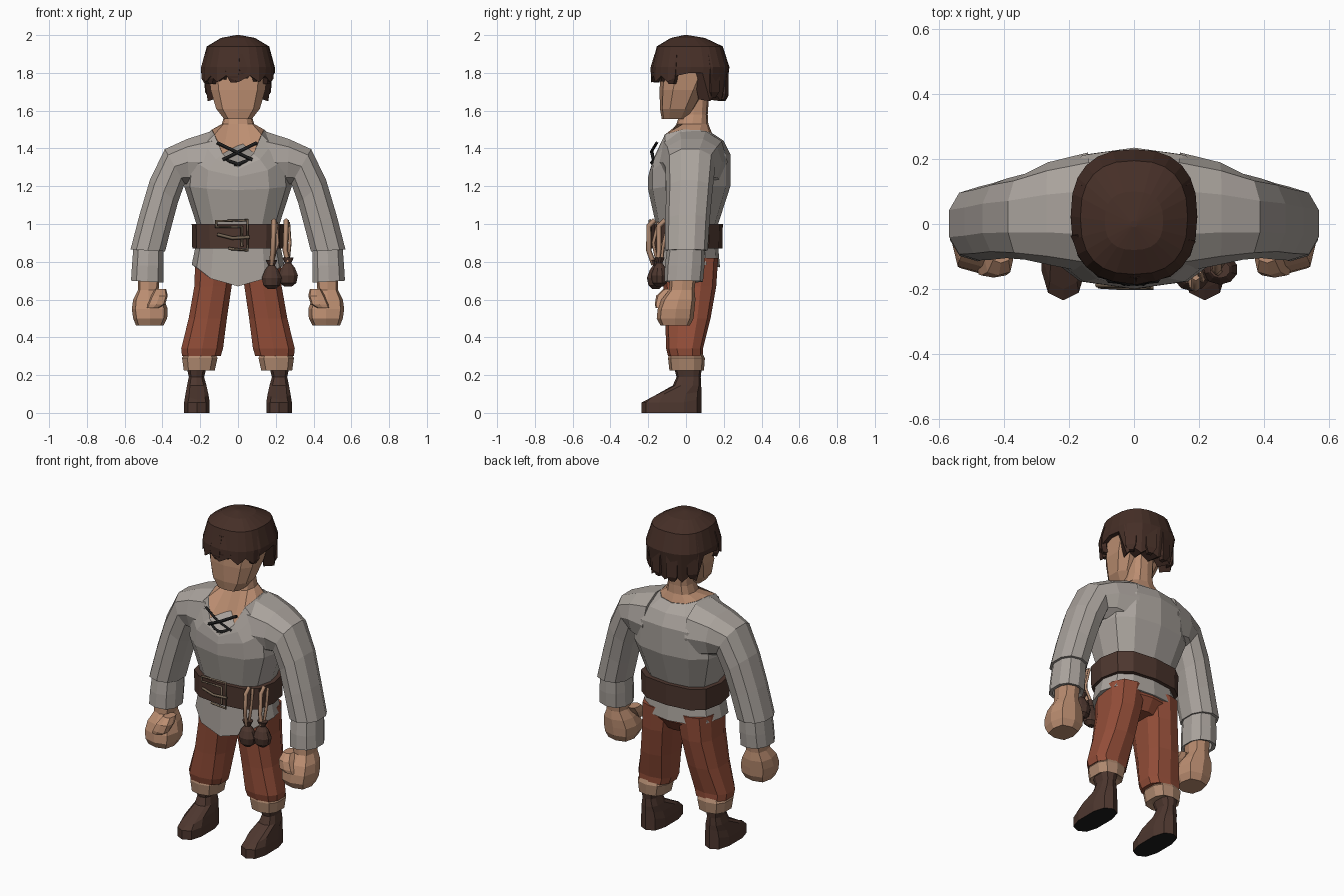
import bpy, bmesh, math
from mathutils import Vector

if "Cube" in bpy.data.objects:
    bpy.data.objects.remove(bpy.data.objects["Cube"])


def material(name, r, g, b):
    m = bpy.data.materials.new(name)
    m.diffuse_color = (r, g, b, 1)
    m.use_nodes = True
    m.node_tree.nodes["Principled BSDF"].inputs["Base Color"].default_value = m.diffuse_color
    return m


SHIRT = material("grey linen", .40, .365, .335)
SKIN = material("skin", .50, .27, .165)
TROUSERS = material("rust cloth", .29, .075, .04)
HAIR = material("dark brown hair", .06, .028, .02)
LEATHER = material("brown leather", .075, .038, .028)
SOLE = material("black", .012, .012, .012)
METAL = material("dull bronze", .17, .125, .085)
ROLL = material("tan lining", .43, .25, .16)


def ring(a, b, y0, y1, n=10, p=.8, df=0, db=0):
    """Squared-off oval: a and b are its (x, z) ends; df/db shift the front/back height."""
    pts = []
    for i in range(n):
        t = 2 * math.pi * i / n - math.pi / 2
        c, s = math.cos(t), math.sin(t)
        cc = math.copysign(abs(c) ** p, c) if abs(c) > 1e-6 else 0
        ss = math.copysign(abs(s) ** p, s) if abs(s) > 1e-6 else 0
        pts.append(Vector(((a[0] + b[0]) / 2 + cc * (b[0] - a[0]) / 2,
                           (y0 + y1) / 2 + ss * (y1 - y0) / 2,
                           (a[1] + b[1]) / 2 + cc * (b[1] - a[1]) / 2
                           + df * max(0, -s) ** 3 + db * max(0, s) ** 3)))
    return pts


def flat(x0, x1, y0, y1, z, **k):
    return ring((x0, z), (x1, z), y0, y1, **k)


def loft(name, rings, mat, side=1, under=None, closed=False):
    bm = bmesh.new()
    vs = [[bm.verts.new((q.x * side, q.y, q.z)) for q in r] for r in rings]
    n = len(vs[0])
    pairs = list(zip(vs, vs[1:])) + ([(vs[-1], vs[0])] if closed else [])
    for lo, hi in pairs:
        for i in range(n):
            j = (i + 1) % n
            bm.faces.new((lo[i], lo[j], hi[j], hi[i]))
    if not closed:
        bm.faces.new(vs[0])
        bm.faces.new(vs[-1])
    bmesh.ops.recalc_face_normals(bm, faces=bm.faces)
    me = bpy.data.meshes.new(name)
    me.materials.append(mat)
    if under:
        me.materials.append(under)
        for f in bm.faces:
            if f.normal.z < -.9 and f.calc_center_median().z < .02:
                f.material_index = 1
    bm.to_mesh(me)
    bm.free()
    ob = bpy.data.objects.new(name, me)
    bpy.context.collection.objects.link(ob)
    return ob


def cord(name, pts, r, mat, cyclic=False):
    cu = bpy.data.curves.new(name, 'CURVE')
    cu.dimensions = '3D'
    cu.bevel_depth, cu.bevel_resolution, cu.use_fill_caps = r, 0, True
    sp = cu.splines.new('POLY')
    sp.points.add(len(pts) - 1)
    for q, co in zip(sp.points, pts):
        q.co = (*co, 1)
    sp.use_cyclic_u = cyclic
    cu.materials.append(mat)
    ob = bpy.data.objects.new(name, cu)
    bpy.context.collection.objects.link(ob)


def sym(w, y0, y1, z, **k):
    return flat(-w, w, y0, y1, z, **k)


# Shirt body with pointed hem and V neckline
T = dict(n=12, p=.78)
loft("shirt_body", [
    sym(.245, -.175, .18, .785, df=-.115, db=-.015, **T),
    sym(.225, -.165, .17, .88, **T),
    sym(.22, -.16, .17, 1.0, **T),
    sym(.285, -.2, .235, 1.2, df=-.02, **T),
    sym(.27, -.2, .235, 1.35, df=-.1, db=.02, **T),
    sym(.2, -.19, .2, 1.44, df=-.15, **T),
    sym(.14, -.178, .14, 1.5, df=-.2, db=-.02, **T)], SHIRT)

# Neck, chest opening and head
loft("neck", [
    sym(.138, -.174, .138, 1.5, df=-.2, db=-.02, **T),
    sym(.085, -.05, .118, 1.53, **T),
    sym(.072, -.035, .115, 1.58, **T),
    sym(.072, -.03, .125, 1.72, **T)], SKIN)
H = dict(n=10, p=.72)
loft("head", [
    sym(.075, -.128, .01, 1.555, **H),
    sym(.12, -.138, .05, 1.61, **H),
    sym(.15, -.14, .11, 1.71, **H),
    sym(.16, -.135, .16, 1.8, **H),
    sym(.14, -.11, .15, 1.92, **H)], SKIN)


# Hair cap with ragged edge: fringe in front, gaps at the ears, longer nape
def hair_edge(w, y0, y1, inner):
    out = []
    for i, q in enumerate(sym(w, y0, y1, 0, n=24, p=.8)):
        s = math.sin(2 * math.pi * i / 24 - math.pi / 2)
        jag = .035 * (i % 2)
        z = 1.75 + jag if s < -.1 else 1.80 if s < .3 else 1.65 + jag
        pull = (.92 if s > .3 else 1) * (.97 if i % 2 else 1)
        out.append(Vector((q.x * pull, q.y * pull, z + inner)))
    return out


G = dict(n=24, p=.8)
loft("hair_cap", [
    sym(.13, -.11, .14, 1.86, **G),
    hair_edge(.155, -.145, .13, .01),
    hair_edge(.195, -.185, .225, 0),
    sym(.195, -.182, .23, 1.83, **G),
    sym(.165, -.155, .195, 1.94, **G),
    sym(.09, -.08, .1, 1.985, **G),
    sym(.01, -.01, .01, 2.0, **G)], HAIR)
# Overlapping locks around the cap
for i, (deg, zb) in enumerate([(-140, 1.74), (-118, 1.765), (-98, 1.75), (-78, 1.77), (-55, 1.755),
                               (-30, 1.74), (205, 1.74), (42, 1.67), (75, 1.66), (105, 1.65), (138, 1.67)]):
    t = math.radians(deg)
    out, tan = Vector((math.cos(t), math.sin(t), 0)), Vector((-math.sin(t), math.cos(t), 0))
    rad = .185 if deg < 0 or deg > 180 else .195
    rings = []
    for z, w, r in ((1.9, .03, rad - .02), (1.83, .036, rad), (zb + .03, .03, rad), (zb, .014, rad - .012)):
        c = out * r + Vector((0, .015, z))
        rings.append([c + tan * u * w + out * v * .014 for u, v in ((-1, -1), (1, -1), (1, 1), (-1, 1))])
    loft(f"hair_lock_{i}", rings, HAIR)

# Belt and its buckle
B = dict(n=12, p=.7)
loft("belt", [sym(.242, -.182, .192, .87, **B), sym(.245, -.185, .195, 1.0, **B),
              sym(.215, -.155, .165, 1.0, **B), sym(.215, -.155, .165, .87, **B)], LEATHER, closed=True)
cord("buckle_frame", [(-.05, -.19, .87), (.05, -.19, .86), (.05, -.19, 1.02), (-.115, -.188, 1.015),
                      (-.115, -.188, .985), (.02, -.19, .985), (.02, -.19, .88)], .008, METAL)
cord("buckle_prong", [(-.11, -.19, .945), (-.03, -.195, .925), (.06, -.195, .93)], .009, METAL)

# Collar lacing
for i, (a, b) in enumerate([((-.11, 1.43), (.075, 1.34)), ((.1, 1.43), (-.08, 1.34)),
                            ((-.08, 1.345), (.02, 1.31)), ((.075, 1.345), (-.02, 1.31))]):
    mid = ((a[0] + b[0]) / 2, -.182, (a[1] + b[1]) / 2)
    cord(f"lace_{i}", [(a[0], -.155, a[1]), mid, (b[0], -.172, b[1])], .009, SOLE)

# Two pouches hanging from the belt on straps
for i, (x, y, z, top) in enumerate([(.178, -.16, .655, .19), (.265, -.14, .668, .255)]):
    def pr(r, h):
        return flat(x - r, x + r, y - r * .85, y + r * .85, z + h, n=10, p=1)
    loft(f"pouch_{i}", [pr(.02, 0), pr(.046, .02), pr(.055, .06), pr(.038, .1), pr(.018, .125), pr(.032, .155)], LEATHER)
    ys = -.185 if i == 0 else -.13
    cord(f"pouch_strap_{i}", [(top, ys + .02, 1.02), (top, ys - .012, .99), (top - .005, ys - .012, .86),
                              (x, y - .01, z + .13)], .014, ROLL)
    cord(f"pouch_strap_back_{i}", [(top + .012, ys + .04, 1.01), (top + .02, ys + .012, .9), (x, y + .01, z + .13)], .009, ROLL)

# Seat of the trousers
loft("trouser_seat", [sym(.1, -.09, .12, .69, **T), sym(.215, -.14, .165, .76, **T),
                      sym(.215, -.14, .16, .86, **T)], TROUSERS)

# Limbs, mirrored left and right
A = dict(n=10, p=.85)
for side, tag in ((1, "left"), (-1, "right")):
    def arm(ix, iz, ox, oz, y0, y1):
        return ring((ix, iz), (ox, oz), y0, y1, **A)
    loft(f"{tag}_sleeve", [
        arm(.15, 1.16, .135, 1.5, -.15, .22), arm(.26, 1.2, .27, 1.455, -.125, .19),
        arm(.28, 1.21, .39, 1.4, -.11, .155), arm(.315, 1.11, .47, 1.235, -.105, .14),
        arm(.35, .98, .525, 1.05, -.11, .125), arm(.382, .855, .573, .865, -.112, .115)], SHIRT, side)
    loft(f"{tag}_sleeve_cuff", [
        arm(.39, .87, .558, .87, -.1, .1), arm(.39, .78, .565, .78, -.112, .098), arm(.392, .69, .57, .7, -.115, .09),
        arm(.41, .7, .55, .7, -.1, .07), arm(.41, .76, .55, .76, -.1, .07)], SHIRT, side)
    F = dict(n=8, p=.65)
    loft(f"{tag}_fist", [
        flat(.415, .53, -.085, .055, .74, **F), flat(.42, .53, -.09, .045, .65, **F),
        flat(.39, .555, -.13, .05, .6, **F), flat(.372, .562, -.15, .045, .55, **F),
        flat(.375, .555, -.155, .04, .5, **F), flat(.395, .54, -.135, .02, .462, **F)], SKIN, side)
    loft(f"{tag}_thumb", [
        flat(.38, .44, -.12, -.04, .655, **F), flat(.372, .46, -.158, -.06, .62, **F),
        flat(.385, .48, -.165, -.1, .575, **F), flat(.42, .485, -.16, -.11, .555, **F)], SKIN, side)
    L = dict(n=10, p=.75)
    loft(f"{tag}_trouser_leg", [
        flat(.005, .23, -.13, .17, .82, **L), flat(.03, .235, -.12, .16, .67, **L),
        flat(.055, .265, -.11, .13, .5, **L), flat(.075, .305, -.105, .09, .34, **L),
        flat(.088, .3, -.095, .09, .3, **L)], TROUSERS, side)
    loft(f"{tag}_leg_roll", [
        flat(.12, .28, -.085, .085, .32, **L), flat(.105, .3, -.095, .1, .29, **L),
        flat(.12, .29, -.088, .095, .225, **L), flat(.15, .27, -.06, .08, .235, **L)], ROLL, side)
    loft(f"{tag}_boot", [
        flat(.147, .288, -.235, .082, 0, **L), flat(.147, .288, -.235, .082, .055, db=.03, **L),
        flat(.155, .28, -.2, .082, .1, df=-.03, db=.02, **L), flat(.165, .272, -.07, .08, .145, **L),
        flat(.178, .262, -.05, .078, .19, **L), flat(.162, .275, -.065, .085, .25, **L)], LEATHER, side, SOLE)
